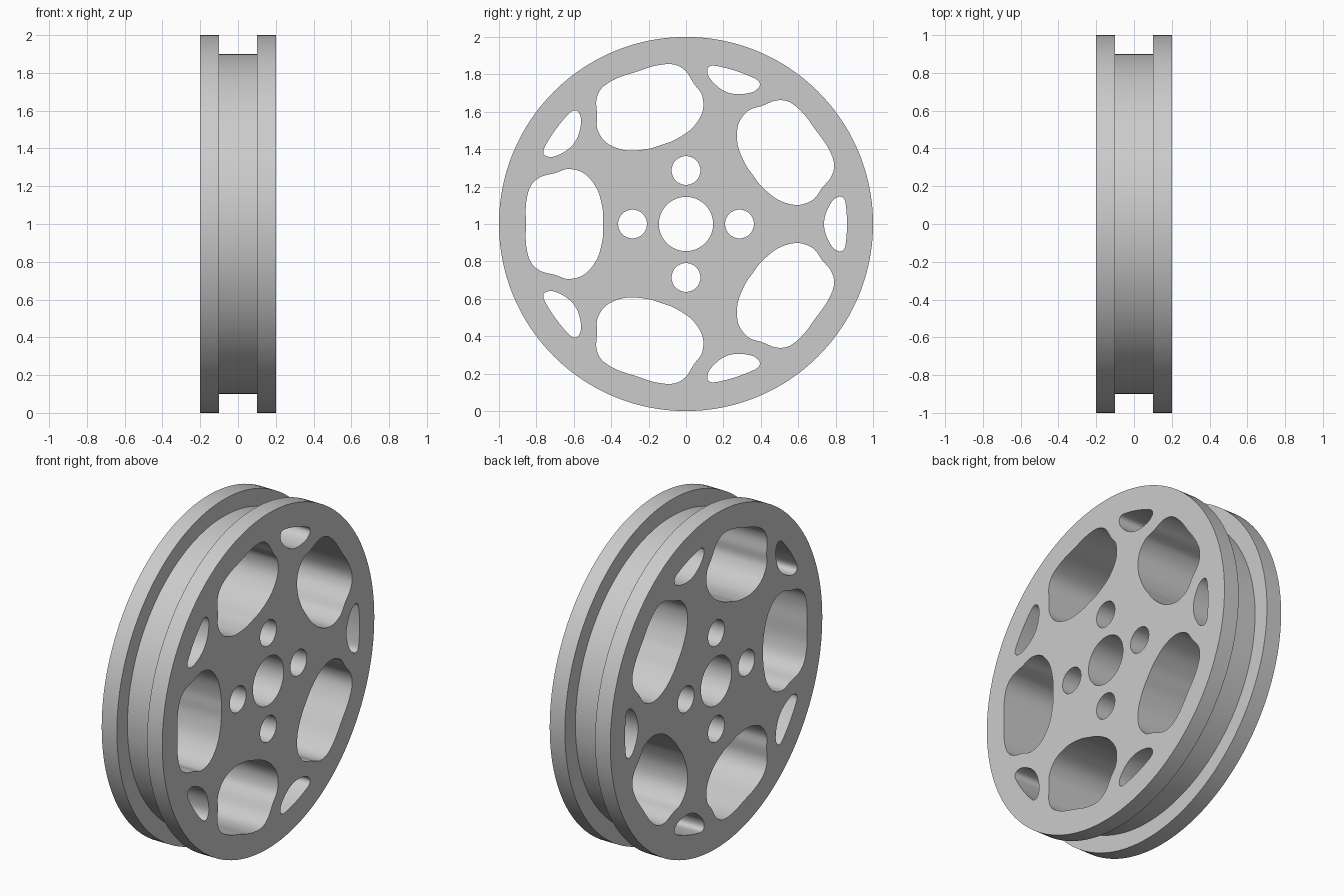
import bpy
import bmesh
from math import cos, sin, pi, radians
from mathutils import Vector

if "Cube" in bpy.data.objects:
    bpy.data.objects.remove(bpy.data.objects["Cube"])

metal = bpy.data.materials.new("grey metal")
metal.use_nodes = True
GREY = (0.6, 0.6, 0.6, 1)
metal.diffuse_color = GREY
metal.node_tree.nodes["Principled BSDF"].inputs["Base Color"].default_value = GREY


def circle(radius, count, centre=(0, 0)):
    return [Vector((centre[0] + radius * cos(2 * pi * i / count),
                    centre[1] + radius * sin(2 * pi * i / count))) for i in range(count)]


def smooth_loop(half, steps=6):
    """Mirror a half outline (radial, tangential) and round it into a closed loop."""
    pts = [Vector(p) for p in half]
    pts += [Vector((u, -v)) for u, v in reversed(half) if v > 0]
    n = len(pts)
    loop = []
    for i in range(n):
        a, b, c, d = (pts[(i + k) % n] for k in (-1, 0, 1, 2))
        for s in range(steps):
            t = s / steps
            loop.append(0.5 * (2 * b + (c - a) * t + (2 * a - 5 * b + 4 * c - d) * t ** 2
                               + (3 * b - a - 3 * c + d) * t ** 3))
    return loop


def turned(loop, degrees):
    a = radians(degrees)
    return [Vector((p.x * cos(a) - p.y * sin(a), p.x * sin(a) + p.y * cos(a))) for p in loop]


def add_solid(bm, sections):
    """Skin a capped solid through (x, outline) sections along the axle."""
    rings = [[bm.verts.new((x, p.x, p.y + 1)) for p in loop] for x, loop in sections]
    for r0, r1 in zip(rings, rings[1:]):
        for i in range(len(r0)):
            j = (i + 1) % len(r0)
            bm.faces.new((r0[i], r0[j], r1[j], r1[i]))
    bm.faces.new(rings[0])
    bm.faces.new(rings[-1])


def make_object(name, bm):
    bmesh.ops.recalc_face_normals(bm, faces=bm.faces)
    mesh = bpy.data.meshes.new(name)
    bm.to_mesh(mesh)
    bm.free()
    mesh.materials.append(metal)
    ob = bpy.data.objects.new(name, mesh)
    bpy.context.collection.objects.link(ob)
    return ob


# Wheel body: two flanges either side of a recessed rim
rim, flange = circle(0.9, 160), circle(1, 160)
bm = bmesh.new()
add_solid(bm, [(-0.2, flange), (-0.1, flange), (-0.1, rim),
               (0.1, rim), (0.1, flange), (0.2, flange)])
wheel = make_object("pulley_wheel", bm)

# Openings: axle bore, bolt holes, large windows and slim slots between them
window = smooth_loop([(0.856, 0), (0.855, 0.11), (0.832, 0.2), (0.78, 0.25), (0.7, 0.272),
                      (0.626, 0.294), (0.54, 0.267), (0.475, 0.185), (0.446, 0.08), (0.443, 0)])
slot = smooth_loop([(0.861, 0), (0.857, 0.08), (0.847, 0.132), (0.82, 0.146),
                    (0.782, 0.122), (0.749, 0.06), (0.738, 0)])
openings = [circle(0.145, 64)]
openings += [turned(circle(0.077, 40, (0.286, 0)), 90 * i) for i in range(4)]
for i in range(5):
    openings += [turned(window, 36 + 72 * i), turned(slot, 72 * i)]

bm = bmesh.new()
for loop in openings:
    add_solid(bm, [(-0.3, loop), (0.3, loop)])
cutter = make_object("opening_cutter", bm)
cutter.hide_render = True

# Cut the openings, then discard the cutter
cut = wheel.modifiers.new("openings", "BOOLEAN")
cut.operation = "DIFFERENCE"
cut.solver = "EXACT"
cut.object = cutter
bpy.ops.object.select_all(action="DESELECT")
wheel.select_set(True)
bpy.context.view_layer.objects.active = wheel
bpy.ops.object.modifier_apply(modifier=cut.name)
bpy.data.objects.remove(cutter)
bpy.ops.object.shade_smooth_by_angle(angle=radians(35))
